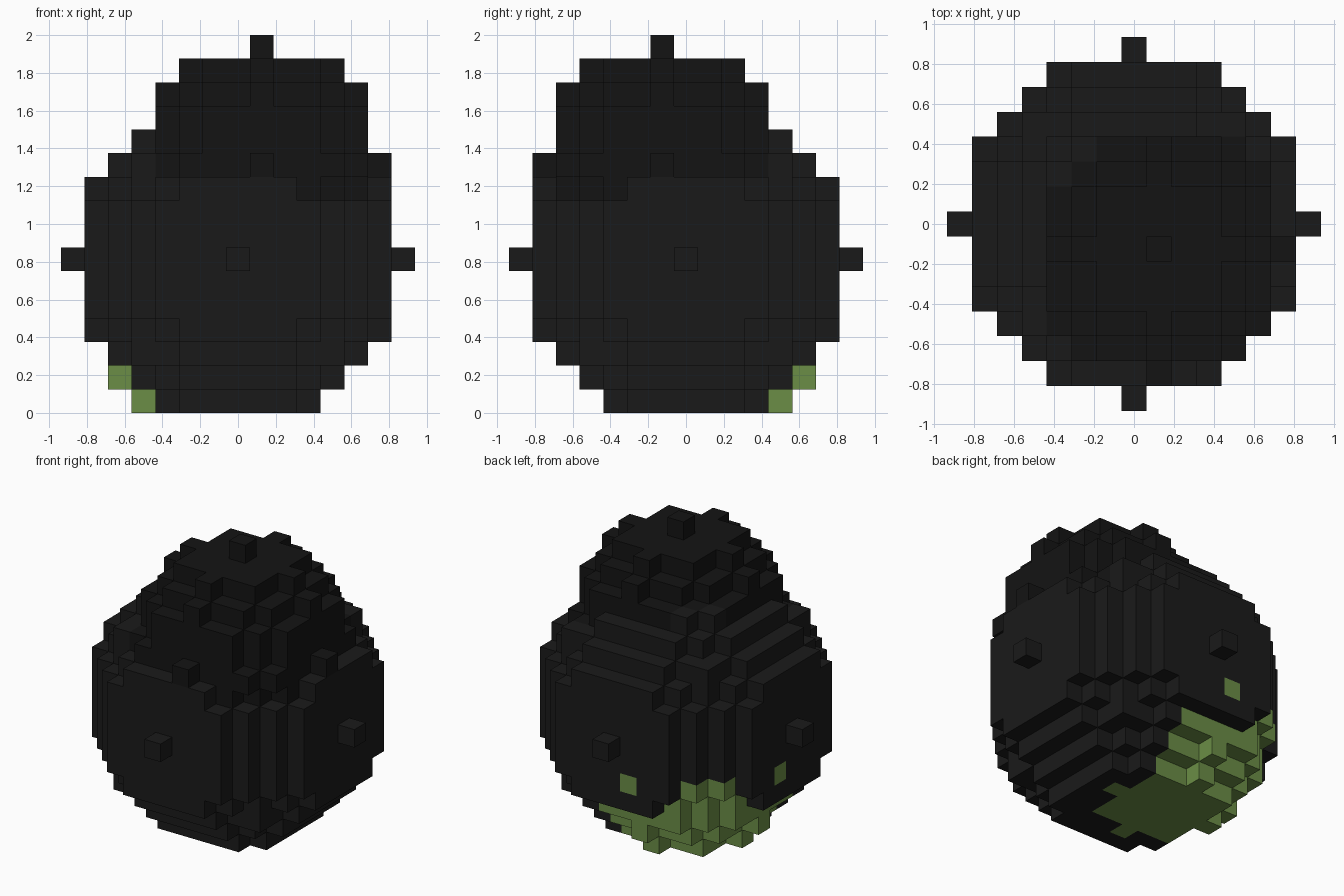
import bpy
import bmesh
from itertools import product
from mathutils import Vector

cube = bpy.data.objects.get("Cube")
if cube:
    bpy.data.objects.remove(cube, do_unlink=True)

VOXEL = 0.125

# Overlapping voxel balls: name, centre cell, radius in cells, linear colour.
# Later balls take over the cells they share with earlier ones.
BALLS = [
    ("main_ball", (0, 0, 6), 7, (0.0103, 0.0103, 0.0103, 1)),
    ("upper_ball", (1, -1, 10), 5, (0.007, 0.007, 0.007, 1)),
    ("lower_green_ball", (-1, 1, 4), 5, (0.147, 0.268, 0.061, 1)),
]
DIRECTIONS = [Vector(d) for d in product((-1, 0, 1), repeat=3)
              if sum(map(abs, d)) == 1]


def make_material(name, colour):
    mat = bpy.data.materials.new(name)
    mat.use_nodes = True
    mat.diffuse_color = colour
    shader = mat.node_tree.nodes["Principled BSDF"]
    shader.inputs["Base Color"].default_value = colour
    shader.inputs["Roughness"].default_value = 0.9
    return mat


def fill_ball(cells, name, centre, radius):
    """Claim every cell within the radius that lies above the ground."""
    span = range(-radius, radius + 1)
    for offset in product(span, repeat=3):
        cell = tuple(c + o for c, o in zip(centre, offset))
        if sum(o * o for o in offset) <= radius ** 2 and cell[2] >= 0:
            cells[cell] = name


def add_side(bm, cell, normal):
    """Add the square side of a cell that faces along the normal."""
    middle = Vector(cell) + Vector((0, 0, 0.5)) + normal / 2
    u = Vector((normal.y, normal.z, normal.x)) / 2
    v = normal.cross(u)
    corners = (-u - v, u - v, u + v, v - u)
    bm.faces.new([bm.verts.new((middle + c) * VOXEL) for c in corners])


def build_part(cells, name, colour):
    """Mesh only the outer sides of the cells that belong to this part."""
    bm = bmesh.new()
    for cell, owner in cells.items():
        if owner != name:
            continue
        for normal in DIRECTIONS:
            neighbour = tuple(int(c + n) for c, n in zip(cell, normal))
            if neighbour not in cells:
                add_side(bm, cell, normal)
    bmesh.ops.remove_doubles(bm, verts=bm.verts, dist=VOXEL / 100)
    mesh = bpy.data.meshes.new(name)
    bm.to_mesh(mesh)
    bm.free()
    mesh.materials.append(make_material(name + "_colour", colour))
    bpy.context.collection.objects.link(bpy.data.objects.new(name, mesh))


# Fill the shared grid first, then mesh each ball
cells = {}
for name, centre, radius, colour in BALLS:
    fill_ball(cells, name, centre, radius)
for name, centre, radius, colour in BALLS:
    build_part(cells, name, colour)
